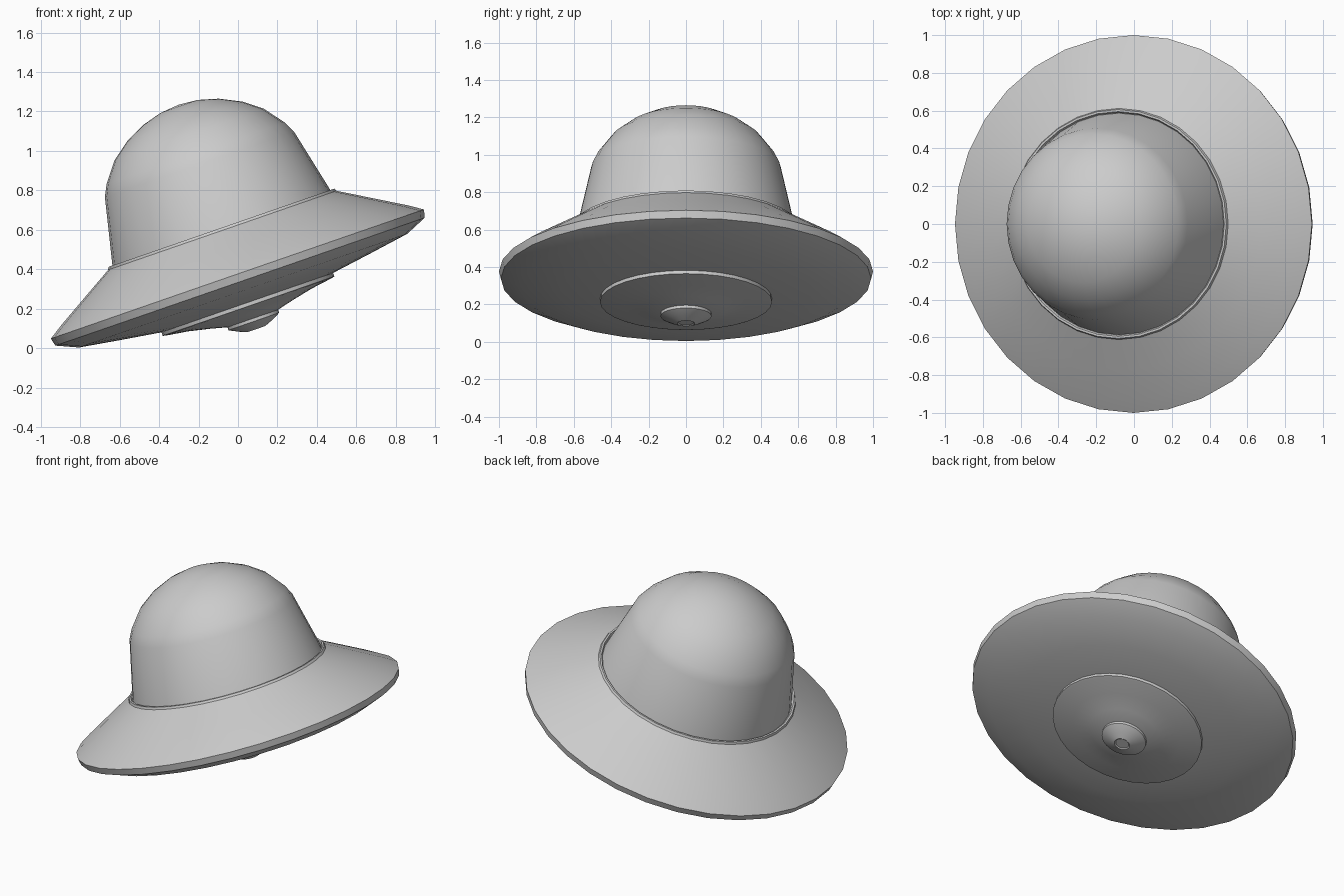
import bpy, bmesh, math
from mathutils import Matrix

if "Cube" in bpy.data.objects:
    bpy.data.objects.remove(bpy.data.objects["Cube"])

SIDES = 32
TILT = Matrix.Translation((0, 0, 0.368)) @ Matrix.Rotation(math.radians(-19.1), 4, 'Y')


def lathe(name, profile, angle=28):
    """Revolve (radius, height) points, listed top to bottom, around the tilted axis."""
    bm = bmesh.new()
    rings = []
    for r, z in profile:
        if r == 0:
            rings.append([bm.verts.new((0, 0, z))])
        else:
            rings.append([bm.verts.new((r * math.cos(a), r * math.sin(a), z))
                          for a in (2 * math.pi * i / SIDES for i in range(SIDES))])
    for top, low in zip(rings, rings[1:]):
        for i in range(SIDES):
            j = (i + 1) % SIDES
            if len(top) == 1:
                bm.faces.new((top[0], low[i], low[j]))
            elif len(low) == 1:
                bm.faces.new((top[i], low[0], top[j]))
            else:
                bm.faces.new((top[i], low[i], low[j], top[j]))
    bmesh.ops.recalc_face_normals(bm, faces=bm.faces)
    bm.transform(TILT)
    mesh = bpy.data.meshes.new(name)
    bm.to_mesh(mesh)
    bm.free()
    obj = bpy.data.objects.new(name, mesh)
    bpy.context.collection.objects.link(obj)
    bpy.ops.object.select_all(action='DESELECT')
    obj.select_set(True)
    bpy.context.view_layer.objects.active = obj
    bpy.ops.object.shade_smooth_by_angle(angle=math.radians(angle))
    return obj


# Cockpit dome: tapered wall with a rounded cap
lathe("dome", [(0, .917), (.1, .908), (.2, .88), (.31, .826), (.4, .757), (.477, .657),
               (.507, .597), (.588, .24), (0, .24)])

# Saucer hull: raised collar, sloping brim, narrow rim band, shallow underside
lathe("saucer_hull", [(0, .245), (.588, .245), (.595, .257), (.606, .257), (.612, .243),
                      (.77, .15), (.93, .055), (1.0, .009), (.99, -.032), (.88, -.08),
                      (.67, -.113), (.455, -.145), (0, -.145)])

# Stepped plate under the hull with a shallow cone
lathe("belly_plate", [(0, -.13), (.46, -.13), (.46, -.163), (.445, -.167), (.33, -.184),
                      (.22, -.208), (.125, -.232), (0, -.232)])

# Small emitter hub with a flat tip
lathe("emitter_hub", [(0, -.22), (.136, -.22), (.136, -.245), (.124, -.252), (.085, -.271),
                      (.047, -.286), (.04, -.281), (0, -.281)])
